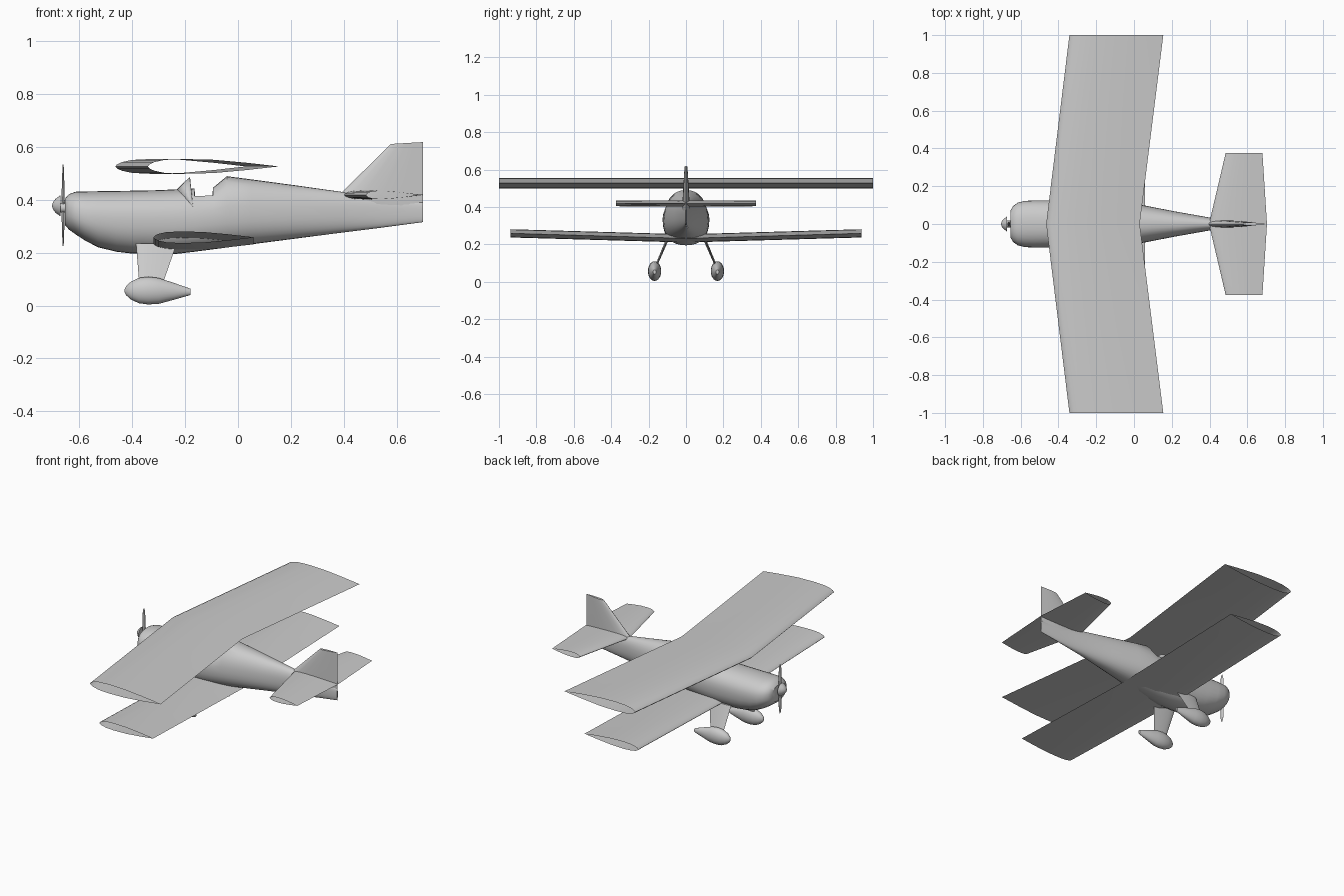
import bpy, bmesh, math
from mathutils import Vector

if "Cube" in bpy.data.objects:
    bpy.data.objects.remove(bpy.data.objects["Cube"], do_unlink=True)

grey = bpy.data.materials.new("plain grey")
grey.use_nodes = True
colour = (0.6, 0.6, 0.6, 1)
grey.diffuse_color = colour
grey.node_tree.nodes["Principled BSDF"].inputs["Base Color"].default_value = colour


def finish(name, bm, angle=35):
    bmesh.ops.recalc_face_normals(bm, faces=bm.faces)
    me = bpy.data.meshes.new(name)
    bm.to_mesh(me)
    bm.free()
    me.materials.append(grey)
    ob = bpy.data.objects.new(name, me)
    bpy.context.collection.objects.link(ob)
    bpy.ops.object.select_all(action='DESELECT')
    ob.select_set(True)
    bpy.context.view_layer.objects.active = ob
    bpy.ops.object.shade_smooth_by_angle(angle=math.radians(angle))
    return ob


def loft(rings, closed=True, caps=True):
    """Skin a list of equal-length point rings."""
    bm = bmesh.new()
    vs = [[bm.verts.new(p) for p in r] for r in rings]
    n = len(vs[0])
    for a, b in zip(vs, vs[1:]):
        for i in range(n if closed else n - 1):
            j = (i + 1) % n
            bm.faces.new((a[i], a[j], b[j], b[i]))
    if caps:
        bm.faces.new(vs[0])
        bm.faces.new(vs[-1])
    return bm


# Symmetric airfoil: chord fraction, share of the half thickness
HALF = [(0, 0), (.015, .28), (.05, .58), (.13, .88), (.27, 1), (.5, .9), (.75, .5), (1, 0)]
FOIL = HALF + [(f, -t) for f, t in HALF[-2:0:-1]]


def wing_ring(y, z, lead, trail, half):
    return [(lead + f * (trail - lead), y, z + t * half) for f, t in FOIL]


def upright_ring(y, z, lead, trail, half, rise=0):
    return [(lead + f * (trail - lead), y + t * half, z + f * rise) for f, t in FOIL]


def ellipse_ring(x, y, z, ry, rz, n=24):
    return [(x, y + ry * math.cos(2 * math.pi * i / n), z + rz * math.sin(2 * math.pi * i / n))
            for i in range(n)]


# Fuselage: x, bottom, top, half width, height of the widest point
STATIONS = [
    (-.655, .305, .405, .070, .36), (-.640, .288, .422, .095, .355),
    (-.615, .270, .431, .113, .35), (-.580, .247, .432, .122, .34),
    (-.530, .221, .433, .125, .335), (-.460, .204, .434, .125, .33),
    (-.400, .197, .435, .125, .33), (-.300, .195, .437, .125, .33),
    (-.240, .195, .440, .125, .33), (-.165, .204, .444, .123, .33),
    (-.095, .213, .446, .119, .335), (-.042, .220, .490, .114, .34),
    (.050, .232, .478, .099, .345), (.220, .254, .455, .066, .35),
    (.390, .276, .431, .036, .36), (.550, .296, .409, .017, .36),
    (.700, .316, .390, .003, .355)]


def body_point(s, a):
    x, bottom, top, width, mid = s
    c, d = math.cos(a), math.sin(a)
    p = 2 / 2.3
    y = math.copysign(abs(c) ** p, c) * width
    h = (top - mid) if d > 0 else (mid - bottom)
    return (x, y, mid + math.copysign(abs(d) ** p, d) * h)


SIDES = 32
bm = loft([[body_point(s, 2 * math.pi * i / SIDES) for i in range(SIDES)] for s in STATIONS])

# Open cockpit sunk into the top of the fuselage
well = [f for f in bm.faces
        if -.165 < f.calc_center_median().x < -.095 and f.calc_center_median().z > .415]
bmesh.ops.recalc_face_normals(bm, faces=bm.faces)
bmesh.ops.inset_region(bm, faces=well, thickness=.004, depth=-.05)
finish("fuselage", bm)

# Windscreen: sheet between a base line on the body and a raised rear arch
base, arch = [], []
for i in range(17):
    a = math.radians(20 + 140 * i / 16)
    k = max(0, math.sin((a - math.radians(20)) / math.radians(140) * math.pi))
    x, y, z = body_point(STATIONS[8], a)
    base.append((-.170 - .062 * k, y, z))
    arch.append((-.170 - .014 * k, y * (1 - .1 * k), z + .046 * k))
screen = finish("windscreen", loft([base, arch], closed=False, caps=False))
mod = screen.modifiers.new("thickness", 'SOLIDIFY')
mod.thickness = .004

# Wings and tailplane: hollow skins with open tips
finish("upper_wing", loft([
    wing_ring(-1, .527, -.342, .155, .028),
    wing_ring(0, .527, -.465, .030, .028),
    wing_ring(1, .527, -.342, .155, .028)], caps=False))
finish("lower_wing", loft([
    wing_ring(-.937, .259, -.320, .058, .022),
    wing_ring(0, .232, -.320, .058, .022),
    wing_ring(.937, .259, -.320, .058, .022)], caps=False))
finish("tailplane", loft([
    wing_ring(-.375, .419, .485, .680, .015),
    wing_ring(0, .419, .397, .704, .017),
    wing_ring(.375, .419, .485, .680, .015)], caps=False))

# Fin and rudder
finish("fin", loft([
    upright_ring(0, .318, .640, .70, .003),
    upright_ring(0, .385, .350, .70, .020),
    upright_ring(0, .425, .390, .70, .019),
    upright_ring(0, .612, .578, .70, .008, .007)]))

# Landing gear
PANT = [(-.430, .004), (-.423, .018), (-.405, .034), (-.375, .048), (-.340, .0525),
        (-.300, .049), (-.240, .031), (-.180, .012)]
for side, s in (("left", 1), ("right", -1)):
    finish(side + "_gear_leg", loft([
        upright_ring(s * .096, .235, -.386, -.232, .008),
        upright_ring(s * .160, .085, -.374, -.284, .006)]))
    finish(side + "_wheel_fairing", loft([
        ellipse_ring(x, s * .168, .057 - .02 * max(0, x + .34) * 1.5, r * .68, r)
        for x, r in PANT]))

# Spinner, shaft and two-blade propeller
finish("spinner", loft([ellipse_ring(x, 0, .378, r, r) for x, r in
                        ((-.704, .003), (-.700, .014), (-.690, .027), (-.672, .040))]))
finish("propeller_shaft", loft([ellipse_ring(x, 0, .370, .018, .018) for x in (-.675, -.65)]))
BLADE = [(-.155, .004, .002), (-.135, .011, .003), (-.08, .015, .005), (0, .010, .007),
         (.08, .015, .005), (.135, .011, .003), (.155, .004, .002)]
finish("propeller", loft([
    [(-.662 + t * math.sin(a), w * math.cos(a), .380 + h)
     for a in [2 * math.pi * i / 10 for i in range(10)]]
    for h, w, t in BLADE]))
